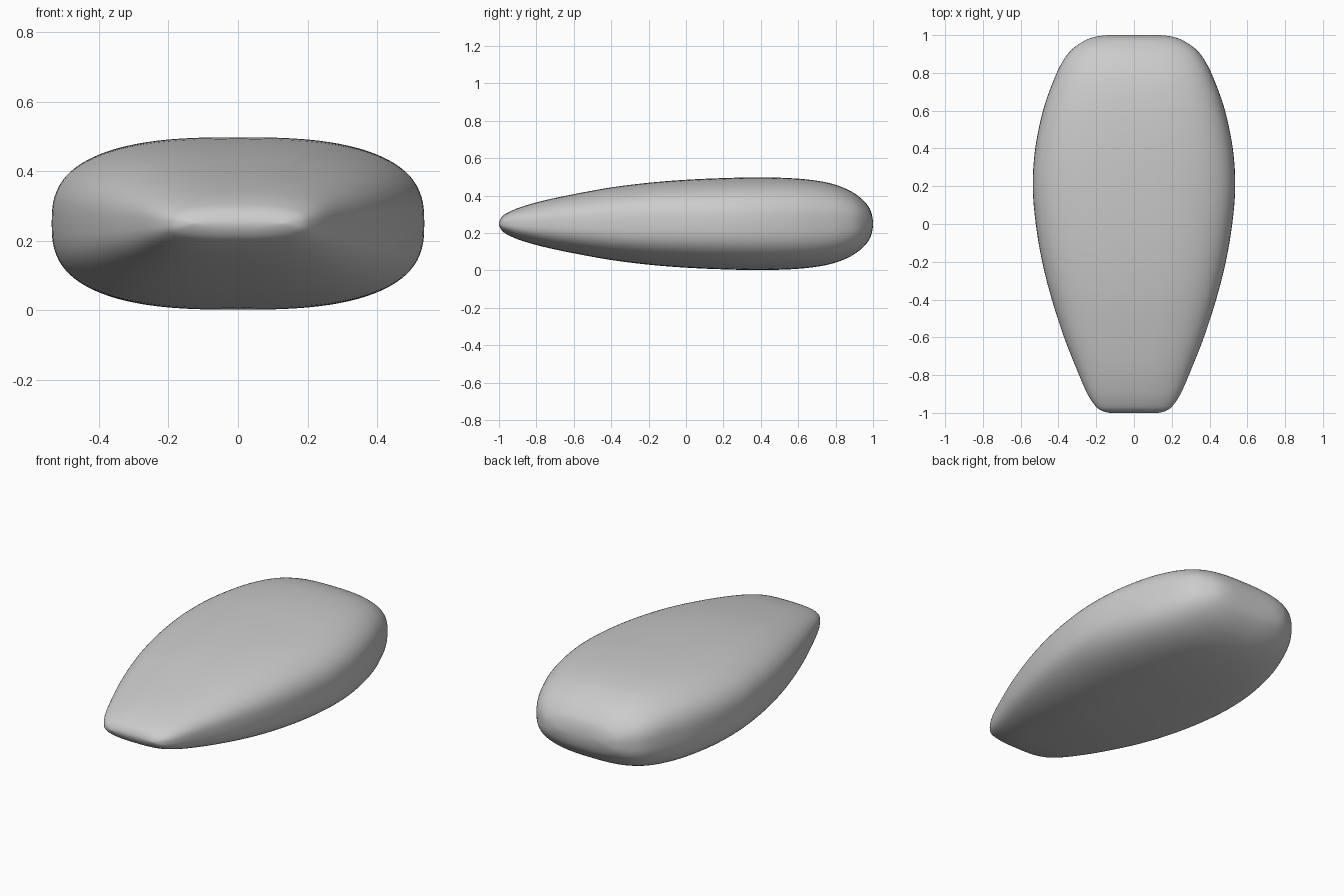
import bpy, bmesh
from math import cos, sin, pi, copysign
from mathutils import Vector

if "Cube" in bpy.data.objects:
    bpy.data.objects.remove(bpy.data.objects["Cube"])

# Stations along the length: (y, half width, half height)
stations = [Vector(s) for s in (
    (-1.0, .12, 0), (-.985, .178, .036), (-.95, .215, .061), (-.88, .256, .09),
    (-.76, .307, .124), (-.6, .370, .158), (-.4, .435, .194), (-.2, .486, .219),
    (0, .520, .235), (.2, .536, .244), (.4, .523, .248), (.6, .482, .241),
    (.75, .430, .221), (.85, .384, .189), (.92, .333, .149), (.97, .262, .100),
    (.992, .200, .055), (1.0, .12, 0))]
CENTRE_Z = .25
POWER = 2.75      # roundness of the boxy cross-section
AROUND = 96
STEPS = 5


def mirrored(end, near):
    """Extra control point that closes the outline smoothly at a tip."""
    return Vector((near.x, 2 * end.y - near.y, -near.z))


def smooth_path(pts):
    """Catmull-Rom curve through the stations."""
    p = [mirrored(pts[0], pts[1])] + pts + [mirrored(pts[-1], pts[-2])]
    out = []
    for i in range(1, len(p) - 2):
        a, b, c, d = p[i - 1:i + 3]
        for k in range(STEPS):
            t = k / STEPS
            out.append(.5 * (2 * b + (c - a) * t + (2 * a - 5 * b + 4 * c - d) * t * t
                             + (3 * b - a - 3 * c + d) * t ** 3))
    return out + [pts[-1]]


def rounded(v):
    return copysign(abs(v) ** (2 / POWER), v)


# Pebble-like body lofted through the cross-sections
bm = bmesh.new()
rings = []
for y, w, h in smooth_path(stations):
    rings.append([bm.verts.new((w * rounded(cos(2 * pi * k / AROUND)), y,
                                CENTRE_Z + h * rounded(sin(2 * pi * k / AROUND))))
                  for k in range(AROUND)])
for r0, r1 in zip(rings, rings[1:]):
    for k in range(AROUND):
        n = (k + 1) % AROUND
        bm.faces.new((r0[k], r0[n], r1[n], r1[k]))
bmesh.ops.remove_doubles(bm, verts=bm.verts, dist=1e-5)
bmesh.ops.recalc_face_normals(bm, faces=bm.faces)
for f in bm.faces:
    f.smooth = True

mesh = bpy.data.meshes.new("body")
bm.to_mesh(mesh)
bm.free()
bpy.context.collection.objects.link(bpy.data.objects.new("body", mesh))
